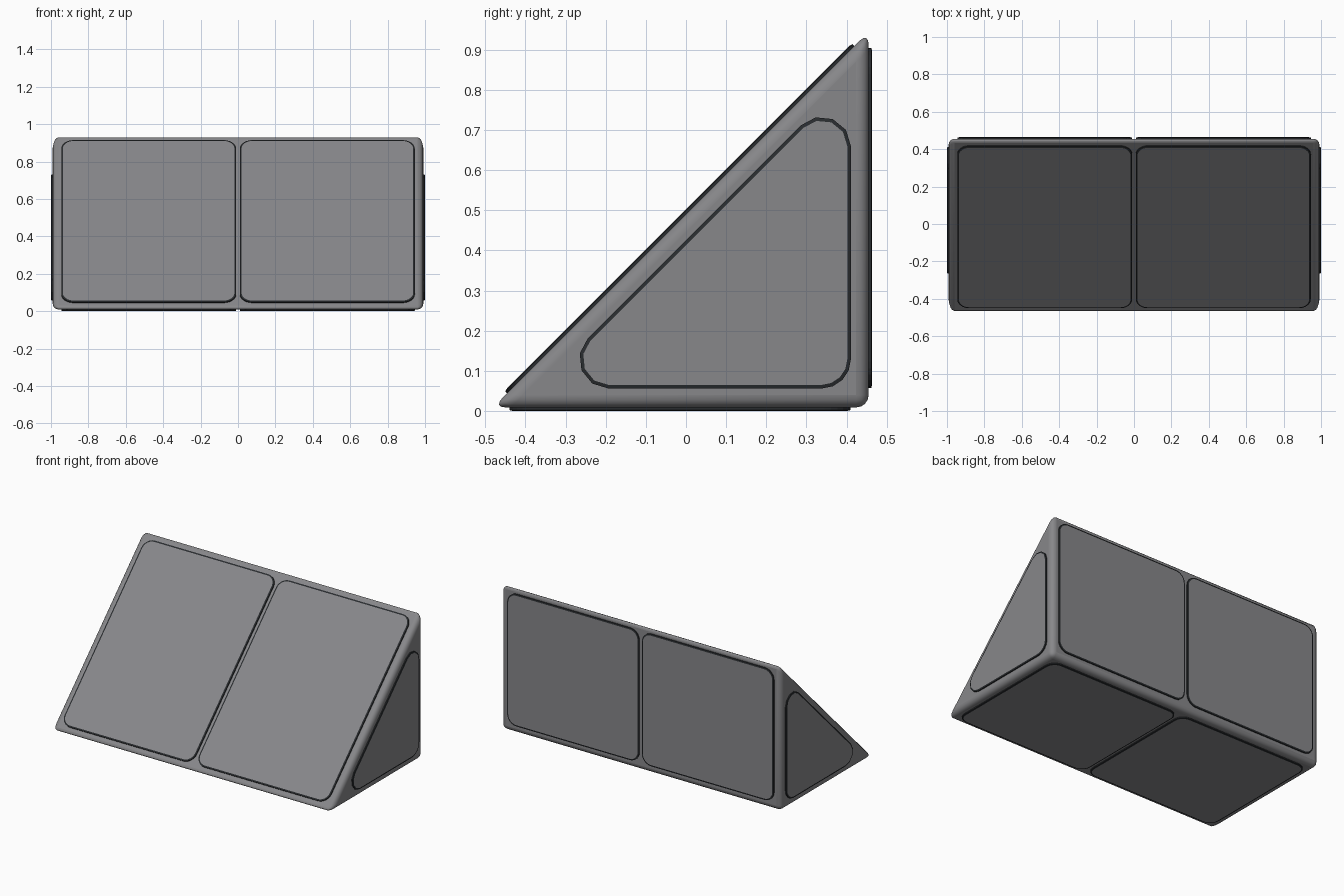
import bpy, bmesh, math
from mathutils import Vector

if "Cube" in bpy.data.objects:
    bpy.data.objects.remove(bpy.data.objects["Cube"])


def material(name, rgb):
    m = bpy.data.materials.new(name)
    m.diffuse_color = (*rgb, 1)
    m.use_nodes = True
    m.node_tree.nodes["Principled BSDF"].inputs["Base Color"].default_value = m.diffuse_color
    return m


GREY = material("mid grey", (0.245, 0.245, 0.255))
DARK = material("dark rim grey", (0.022, 0.025, 0.028))
H = 0.009            # how far the panels stand proud
XE = 1.0 - H         # half length of the body
FRONT, BACK, BASE, TOP = -0.481, 0.455, H, 0.945


def make_object(name, bm, mats):
    bmesh.ops.recalc_face_normals(bm, faces=bm.faces[:])
    me = bpy.data.meshes.new(name)
    bm.to_mesh(me)
    bm.free()
    for m in mats:
        me.materials.append(m)
    ob = bpy.data.objects.new(name, me)
    bpy.context.collection.objects.link(ob)
    return ob


def rounded(corners, radius, segs):
    """Round every corner of a convex counter-clockwise 2D outline."""
    pts = [Vector(c) for c in corners]
    out = []
    for i, p in enumerate(pts):
        a = (pts[i - 1] - p).normalized()
        b = (pts[(i + 1) % len(pts)] - p).normalized()
        half = a.angle(b) / 2
        centre = p + (a + b).normalized() * radius / math.sin(half)
        start = p + a * radius / math.tan(half) - centre
        turn = math.pi - 2 * half
        for k in range(segs + 1):
            t = turn * k / segs
            c, s = math.cos(t), math.sin(t)
            out.append(centre + Vector((start.x * c - start.y * s,
                                        start.x * s + start.y * c)))
    return out


def panel(name, corners, radius, segs, origin, u, v, n, rim=0.009):
    """Raised rounded plate with a dark chamfered rim and a grey face."""
    origin, u, v, n = (Vector(q) for q in (origin, u, v, n))
    ctr = [sum(c[k] for c in corners) / len(corners) for k in (0, 1)]
    outline = rounded(corners, radius, segs)
    bm = bmesh.new()

    def ring(points, h):
        return [bm.verts.new(origin + u * p.x + v * p.y + n * h) for p in points]

    low = ring(outline, -0.004)
    high = ring(outline, H * 0.75)
    # offset each outline point inward along its averaged edge normal
    inner = []
    for i, p in enumerate(outline):
        d = (outline[(i + 1) % len(outline)] - outline[i - 1]).normalized()
        inner.append(p + Vector((-d.y, d.x)) * rim)
    face_ring = ring(inner, H)
    count = len(outline)
    for a, b in ((low, high), (high, face_ring)):
        for i in range(count):
            j = (i + 1) % count
            bm.faces.new((a[i], a[j], b[j], b[i])).material_index = 1
    bm.faces.new(low[::-1]).material_index = 1
    bm.faces.new(face_ring).material_index = 0
    return make_object(name, bm, (GREY, DARK))


# wedge body with rounded edges
bm = bmesh.new()
profile = [(FRONT, BASE), (BACK, BASE), (BACK, TOP)]
left = [bm.verts.new((-XE, y, z)) for y, z in profile]
right = [bm.verts.new((XE, y, z)) for y, z in profile]
bm.faces.new(left)
bm.faces.new(right[::-1])
for i in range(3):
    j = (i + 1) % 3
    bm.faces.new((left[i], left[j], right[j], right[i]))
body = make_object("wedge_body", bm, (GREY,))
bev = body.modifiers.new("rounded edges", 'BEVEL')
bev.width = 0.031
bev.segments = 4
bev.limit_method = 'NONE'
bpy.context.view_layer.objects.active = body
body.select_set(True)
bpy.ops.object.shade_smooth_by_angle(angle=math.radians(40))

# pairs of panels on the slope, back and underside
r = math.sqrt(0.5)
slope_len = math.hypot(BACK - FRONT, TOP - BASE)
sides = (
    ("slope", 0.05, slope_len - 0.05, (0, FRONT, BASE), (1, 0, 0), (0, r, r), (0, -r, r)),
    ("back", 0.058, 0.905, (0, BACK, 0), (-1, 0, 0), (0, 0, 1), (0, 1, 0)),
    ("bottom", -0.44, 0.41, (0, 0, BASE), (-1, 0, 0), (0, 1, 0), (0, 0, -1)),
)
for name, v0, v1, o, u, v, n in sides:
    for tag, a, b in (("a", -0.945, -0.01), ("b", 0.01, 0.945)):
        panel(f"{name}_panel_{tag}", [(a, v0), (b, v0), (b, v1), (a, v1)],
              0.065, 6, o, u, v, n)

# triangular end panels
lo, hi = -0.37, 0.411
tri = [(lo, 0.056), (hi, 0.056), (hi, 0.056 + hi - lo)]
panel("right_end_panel", tri, 0.0735, 4, (XE, 0, 0), (0, 1, 0), (0, 0, 1), (1, 0, 0))
panel("left_end_panel", tri, 0.0735, 4, (-XE, 0, 0), (0, 1, 0), (0, 0, 1), (-1, 0, 0))
